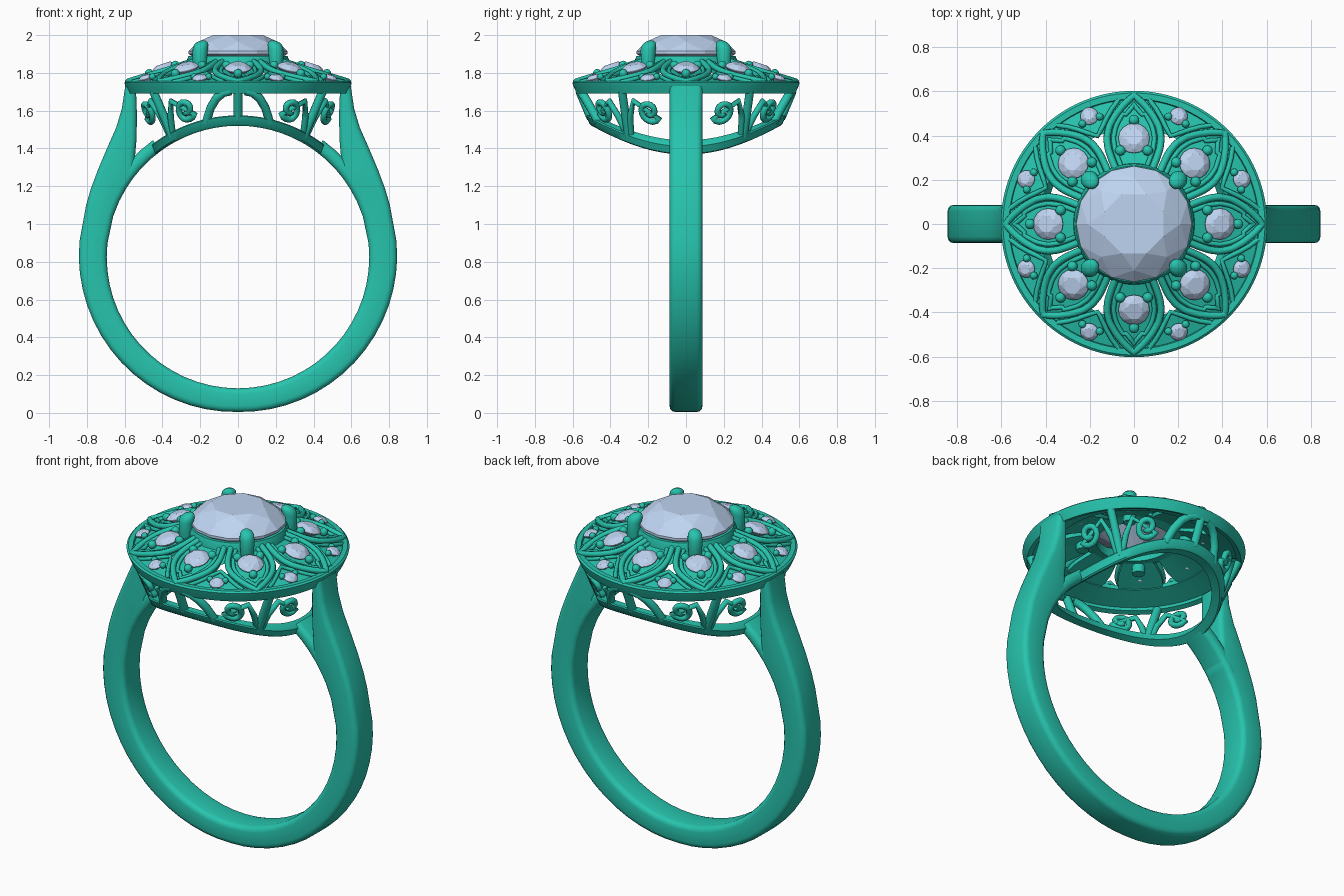
import bpy, bmesh
from math import sin, cos, pi, radians, sqrt, hypot, atan2
from mathutils import Matrix, Vector

if "Cube" in bpy.data.objects:
    bpy.data.objects.remove(bpy.data.objects["Cube"])

def material(name, col):
    m = bpy.data.materials.new(name)
    m.diffuse_color = col
    m.use_nodes = True
    m.node_tree.nodes["Principled BSDF"].inputs["Base Color"].default_value = m.diffuse_color
    return m
METAL = material("green_metal", (0.02, 0.55, 0.42, 1))
GEM = material("pale_gem", (0.52, 0.66, 0.88, 1))
CZ, RF = 0.825, 0.695                      # finger hole centre height and radius

def finish(name, bm, mat=METAL, smooth=35):
    bmesh.ops.recalc_face_normals(bm, faces=bm.faces)
    me = bpy.data.meshes.new(name)
    bm.to_mesh(me); bm.free()
    me.materials.append(mat)
    ob = bpy.data.objects.new(name, me)
    bpy.context.collection.objects.link(ob)
    if smooth:
        select(ob)
        bpy.ops.object.shade_smooth_by_angle(angle=radians(smooth))
    return ob

def select(ob):
    bpy.ops.object.select_all(action='DESELECT')
    ob.select_set(True)
    bpy.context.view_layer.objects.active = ob

def loft(bm, rings, loop=False):
    """Skin a list of closed cross-sections; cap the ends unless looped."""
    vs = [[bm.verts.new(p) for p in r] for r in rings]
    n, k = len(vs), len(vs[0])
    for i in range(n if loop else n - 1):
        a, b = vs[i], vs[(i + 1) % n]
        for j in range(k):
            bm.faces.new((a[j], a[(j + 1) % k], b[(j + 1) % k], b[j]))
    if not loop:
        bm.faces.new(vs[0]); bm.faces.new(vs[-1])

def lathe(bm, profile, steps=96, mat=Matrix()):
    loft(bm, [[mat @ Vector((r * cos(t), r * sin(t), z)) for r, z in profile]
              for t in (2 * pi * i / steps for i in range(steps))], True)

def tubes(name, paths, radius):
    cu = bpy.data.curves.new(name, 'CURVE')
    cu.dimensions = '3D'
    cu.bevel_depth, cu.bevel_resolution, cu.use_fill_caps = radius, 2, True
    for pts in paths:
        s = cu.splines.new('POLY')
        s.points.add(len(pts) - 1)
        for q, p in zip(s.points, pts):
            q.co = (*p, 1)
    cu.materials.append(METAL)
    ob = bpy.data.objects.new(name, cu)
    bpy.context.collection.objects.link(ob)
    select(ob)
    bpy.ops.object.convert(target='MESH')

# --- Shank: rounded-rectangle section between an outer and an inner rail
def section(o, i, w=0.087):
    o, i = Vector((o[0], 0, o[1])), Vector((i[0], 0, i[1]))
    t = (o - i).length
    c, out = min(0.03, t * 0.4), []
    for k, (sy, sv) in enumerate(((1, 1), (-1, 1), (-1, -1), (1, -1))):
        for a in (0, 30, 60, 90):
            a = radians(a + 90 * k)
            y = sy * (w - c) + c * cos(a)
            v = t / 2 + sv * (t / 2 - c) + c * sin(a)
            out.append(i + (o - i) * (v / t) + Vector((0, y, 0)))
    return out

def polar(r, deg):
    return (r * cos(radians(deg)), CZ + r * sin(radians(deg)))

half = [(polar(0.82 + 0.023 * min(1, max(0, (d + 90) / 90)), d), polar(RF, d)) for d in range(-90, 12, 6)]
half += [(polar(0.85, 19), polar(RF, 18)), (polar(0.859, 25), polar(RF, 25)), (polar(0.874, 32), polar(RF, 32)),
         ((0.715, 1.35), (0.545, 1.257)), ((0.685, 1.42), (0.545, 1.36)), ((0.645, 1.51), (0.537, 1.45)),
         ((0.615, 1.61), (0.535, 1.58)), ((0.597, 1.73), (0.54, 1.71))]
flip = lambda p: (-p[0], p[1])
rails = [(flip(o), flip(i)) for o, i in half[:0:-1]] + half
bm = bmesh.new()
loft(bm, [section(o, i) for o, i in rails])
for s in (1, -1):                          # lower fork arms
    loft(bm, [section(*[(s * p[0], p[1]) for p in (polar(0.765, d), polar(RF, d))]) for d in (30, 36, 42, 48, 54)])
finish("shank", bm)

# --- Gallery: conical wall under the halo, cut off by the finger cylinder
def wall_r(z):
    return 0.595 - (1.73 - z) * 0.42

def saddle(t, R, inset=0.0):
    r = 0.5
    for _ in range(8):
        z = CZ + sqrt(R * R - (r * cos(t)) ** 2)
        r = wall_r(z) - inset
    return Vector((r * cos(t), r * sin(t), z))

bm = bmesh.new()
loft(bm, [[saddle(t, R, d) for R, d in ((RF, 0.008), (0.705, 0), (0.745, 0), (0.75, 0.008), (0.75, 0.05), (RF, 0.06))]
          for t in (2 * pi * i / 96 for i in range(96))], True)
finish("gallery_base_ring", bm)

def wall(a, t, sx, sy):
    """Point on the wall: angle a from the y axis, height fraction t."""
    a = radians(a)
    z0 = saddle(pi / 2 - a, 0.735).z
    z = z0 + t * (1.705 - z0)
    r = wall_r(z) - 0.022
    return (sx * r * sin(a), sy * r * cos(a), z)

def scroll(ac, tc, tail, direction, sx, sy):
    pts = []
    zc = wall(ac, tc, 1, 1)[2]
    lo, hi = wall(ac, 0, 1, 1)[2], wall(ac, 1, 1, 1)[2]
    for i in range(23):
        f = i / 22
        ang, rad = -pi * 1.3 + f * pi * 2.6 - pi / 2, 0.014 + 0.046 * f
        da = direction * rad * cos(ang) / 0.52 * 57.3
        pts.append(wall(ac + da, tc - rad * sin(ang) / (hi - lo), sx, sy))
    return pts + [wall(a, t, sx, sy) for a, t in tail]

struts, scrolls = [], []
for sy in (1, -1):
    struts.append([wall(0, t, 1, sy) for t in (0, 0.5, 1)])
    for sx in (1, -1):
        struts.append([wall(4 + 16 * f, 1 - f * f, sx, sy) for f in (0, .25, .5, .75, 1)])
        struts.append([wall(49 + 4 * f, f, sx, sy) for f in (0, .5, 1)])
        scrolls.append(scroll(32, 0.5, [(41, 0.75), (45, 0.4), (48, 0.02)], 1, sx, sy))
        scrolls.append(scroll(68, 0.62, [(59, 0.8), (54, 0.45), (51, 0.02)], -1, sx, sy))
tubes("gallery_struts", struts, 0.024)
tubes("gallery_scrolls", scrolls, 0.017)

# --- Halo rim and centre seat
bm = bmesh.new()
lathe(bm, [(0.55, 1.70), (0.578, 1.69), (0.598, 1.735), (0.602, 1.748), (0.592, 1.757), (0.565, 1.757)])
finish("halo_rim", bm)
bm = bmesh.new()
lathe(bm, [(0.205, 1.81), (0.275, 1.825), (0.272, 1.865), (0.262, 1.89), (0.235, 1.888), (0.205, 1.84)])
finish("centre_seat", bm)

# --- Halo face: eight petals on a shallow cone
def halo(r, s, th, dz=0.0):
    d = hypot(r, s)
    return (r * cos(th) - s * sin(th), r * sin(th) + s * cos(th), 1.748 + (0.6 - d) * 0.33 + dz)

KEYS = [(0.245, 0.082), (0.29, 0.1), (0.34, 0.117), (0.39, 0.123), (0.44, 0.113), (0.49, 0.086), (0.54, 0.046), (0.582, 0.0)]
def petal_w(r):
    for (a, wa), (b, wb) in zip(KEYS, KEYS[1:]):
        if r <= b:
            return wa + (wb - wa) * (r - a) / (b - a)
    return 0.0

RS = [0.245 + 0.337 * i / 20 for i in range(21)]
floor, outer, inner, arches = bmesh.new(), [], [], []
for k in range(8):
    th = k * pi / 4
    loft(floor, [[halo(r, w * s, th, dz) for dz, row in ((-0.014, (-1, -.5, 0, .5, 1)), (-0.04, (1, .5, 0, -.5, -1))) for s in row]
                 for r in RS[:-1] for w in (petal_w(r),)])
    edge = [(r, petal_w(r)) for r in RS]
    outer.append([halo(r, s, th) for r, s in edge] + [halo(r, -s, th) for r, s in edge[-2::-1]])
    edge = [(r - 0.02 * (r > 0.5), max(0, petal_w(r) - 0.03)) for r in RS if r < 0.57]
    inner.append([halo(r, s, th, -0.006) for r, s in edge] + [halo(r, -s, th, -0.006) for r, s in edge[::-1]])
    # pointed arch framing each small stone between two petals
    mid = th + pi / 8
    arm = [(0.43, 0.0), (0.46, 0.036), (0.49, 0.069), (0.52, 0.108), (0.545, 0.15)]
    arches.append([halo(r, -s, mid, -0.008) for r, s in arm[::-1]] + [halo(r, s, mid, -0.008) for r, s in arm[1:]])
lathe(floor, [(0.43, 1.783), (0.585, 1.735), (0.585, 1.712), (0.43, 1.76)])
finish("halo_floor", floor)
tubes("petal_outer_rims", outer, 0.0165)
tubes("petal_inner_rims", inner, 0.011)
tubes("spandrel_arches", arches, 0.011)

# --- Faceted stones
def gem(bm, R, h, depth, M):
    v = []
    def ring(n, r, z, off=0.0):
        for i in range(n):
            a = 2 * pi * (i + off) / n
            v.append(bm.verts.new(M @ Vector((r * R * cos(a), r * R * sin(a), z))))
    ring(8, 0.55, h, 0.5)
    ring(8, 0.8, h * 0.62)
    ring(16, 1.0, 0.08 * h)
    ring(16, 1.0, -0.08 * h)
    ring(8, 0.5, -depth * 0.55)
    ring(1, 0, -depth)
    bmesh.ops.convex_hull(bm, input=v)

def on_halo(r, s, th, dz=0.0):
    return Matrix.Translation(halo(r, s, th, dz)) @ Matrix.Rotation(th, 4, 'Z') @ Matrix.Rotation(radians(18), 4, 'Y')

bm = bmesh.new()
gem(bm, 0.262, 0.092, 0.17, Matrix.Translation((0, 0, 1.908)))
finish("centre_stone", bm, GEM, 0)
stones, beads = bmesh.new(), bmesh.new()
def bead(p, r):
    bmesh.ops.create_icosphere(beads, subdivisions=2, radius=r, matrix=Matrix.Translation(p))
for k in range(8):
    th, mid = k * pi / 4, k * pi / 4 + pi / 8
    gem(stones, 0.071, 0.026, 0.05, on_halo(0.388, 0, th, 0.006))
    gem(stones, 0.041, 0.018, 0.035, on_halo(0.528, 0, mid, 0.0))
    for r, s in ((0.47, 0), (0.332, 0.062), (0.332, -0.062)):
        bead(halo(r, s, th, 0.006), 0.024)
    for s in (0.042, -0.042):
        bead(halo(0.508, s, mid, 0.002), 0.018)
finish("halo_stones", stones, GEM, 0)
finish("bead_prongs", beads)

# --- Four claws holding the centre stone
bm = bmesh.new()
for k in range(4):
    a = pi / 4 + k * pi / 2
    rings = []
    for r, z, d in ((0.034, 1.77, 0.278), (0.038, 1.86, 0.285), (0.041, 1.925, 0.283), (0.038, 1.948, 0.276),
                    (0.028, 1.963, 0.268), (0.012, 1.971, 0.262)):
        rings.append([(d * cos(a) + r * cos(t), d * sin(a) + r * sin(t), z) for t in (2 * pi * j / 14 for j in range(14))])
    loft(bm, rings)
finish("centre_claws", bm, smooth=50)
